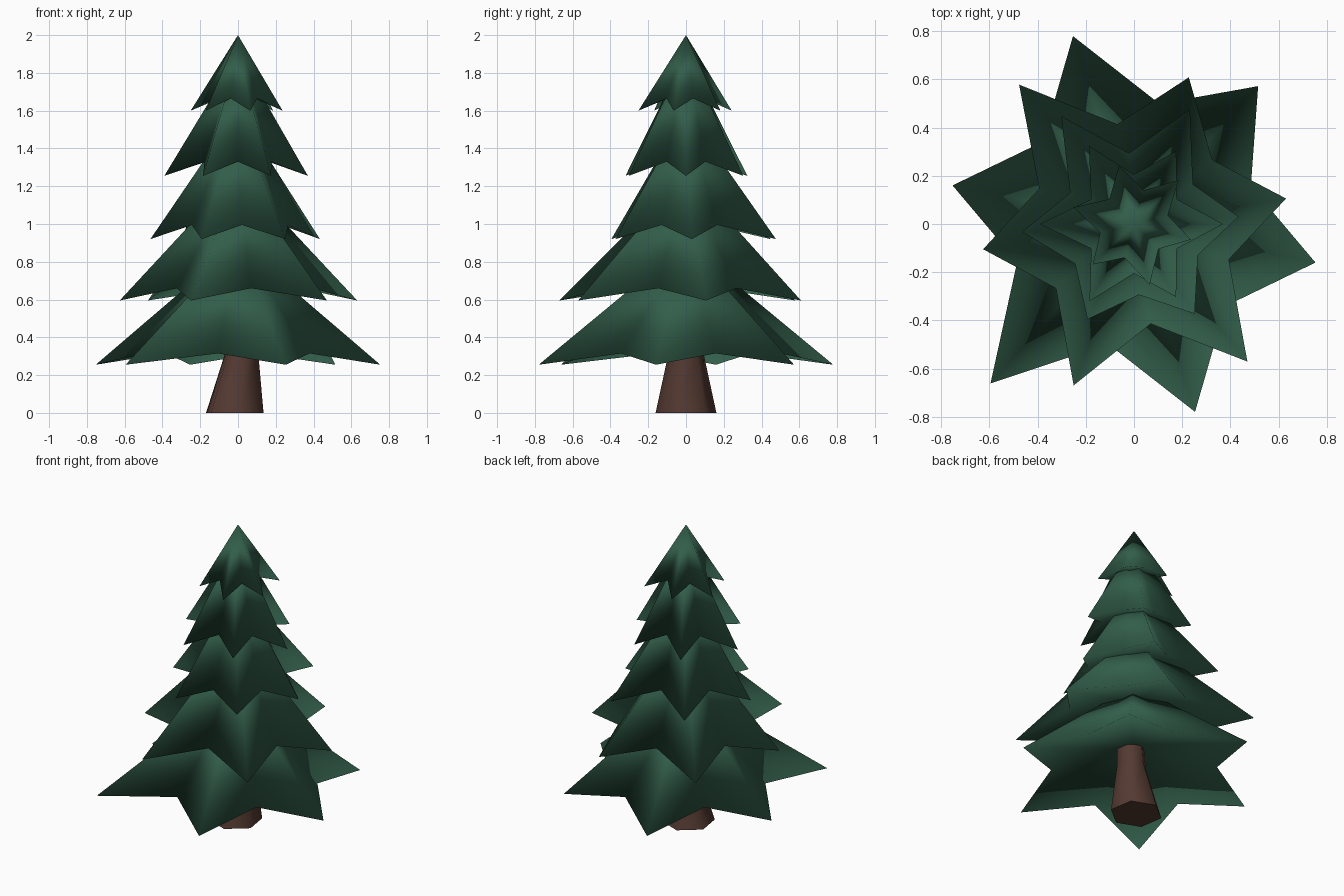
import bpy, bmesh, math

cube = bpy.data.objects.get("Cube")
if cube:
    bpy.data.objects.remove(cube, do_unlink=True)


def make_material(name, colour):
    mat = bpy.data.materials.new(name)
    mat.use_nodes = True
    mat.diffuse_color = (*colour, 1)
    bsdf = mat.node_tree.nodes["Principled BSDF"]
    bsdf.inputs["Base Color"].default_value = (*colour, 1)
    bsdf.inputs["Roughness"].default_value = 0.9
    return mat


def polar(radius, degrees, z, centre_x=0):
    a = math.radians(degrees)
    return (centre_x + radius * math.cos(a), radius * math.sin(a), z)


def finish(bm, name, mat, sharp_angle):
    """Turn a bmesh into a smooth shaded object."""
    bmesh.ops.recalc_face_normals(bm, faces=bm.faces)
    mesh = bpy.data.meshes.new(name)
    bm.to_mesh(mesh)
    bm.free()
    mesh.materials.append(mat)
    obj = bpy.data.objects.new(name, mesh)
    bpy.context.collection.objects.link(obj)
    bpy.ops.object.select_all(action="DESELECT")
    obj.select_set(True)
    bpy.context.view_layer.objects.active = obj
    bpy.ops.object.shade_smooth_by_angle(angle=math.radians(sharp_angle))
    return obj


def branch_tier(name, start, tips, tip_z, valley_r, valley_z, apex_z):
    """Star-rimmed cone with a shallow hollow underside."""
    bm = bmesh.new()
    rim = []
    for i, tip_r in enumerate(tips):
        angle = start + 60 * i
        rim.append(bm.verts.new(polar(tip_r, angle, tip_z)))
        rim.append(bm.verts.new(polar(valley_r, angle + 30, valley_z)))
    apex = bm.verts.new((0, 0, apex_z))
    hollow = bm.verts.new((0, 0, valley_z + valley_r * 0.28))
    for a, b in zip(rim, rim[1:] + rim[:1]):
        bm.faces.new((a, b, apex))
        bm.faces.new((b, a, hollow))
    return finish(bm, name, needles, 180)


needles = make_material("needle green", (0.032, 0.112, 0.068))
bark = make_material("bark brown", (0.088, 0.042, 0.031))

# Foliage, lowest tier first
branch_tier("bottom_branches", 48, (.77, .82, .77, .89, .82, .77), .255, .51, .315, .9)
branch_tier("lower_branches", 9.5, (.64, .65, .75, .635, .715, .74), .595, .42, .66, 1.27)
branch_tier("middle_branches", 4, (.435, .53, .54, .465, .44, .45), .92, .295, .995, 1.6)
branch_tier("upper_branches", 0, (.37, .35, .375, .39, .37, .35), 1.255, .205, 1.33, 1.9)
branch_tier("top_branches", -15.5, (.245, .26, .25, .26, .24, .26), 1.6, .145, 1.665, 2)

# Leaning six-sided trunk, flared at the base
bm = bmesh.new()
rings = []
for z, centre_x, radius in ((0, -.017, .163), (.32, .02, .093), (.52, .03, .085)):
    rings.append([bm.verts.new(polar(radius, 39 + 60 * i, z, centre_x)) for i in range(6)])
for low, high in zip(rings, rings[1:]):
    for i in range(6):
        j = (i + 1) % 6
        bm.faces.new((low[i], low[j], high[j], high[i]))
bm.faces.new(rings[0])
bm.faces.new(rings[-1])
finish(bm, "trunk", bark, 66)
